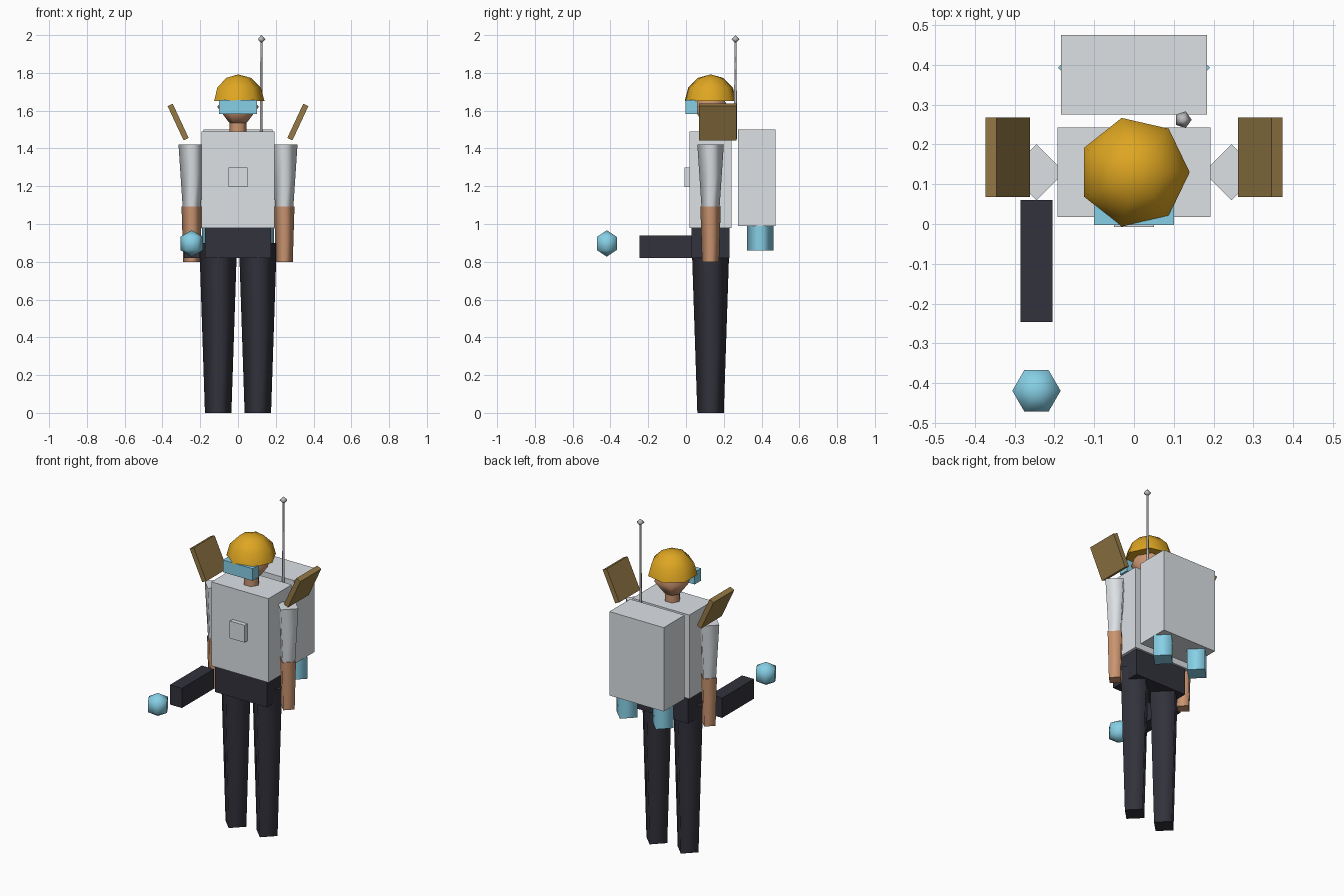
import bpy
import bmesh
from math import cos, sin, pi, radians

cube = bpy.data.objects.get("Cube")
if cube:
    bpy.data.objects.remove(cube, do_unlink=True)


def material(name, rgb):
    linear = [((c / 255 + 0.055) / 1.055) ** 2.4 for c in rgb] + [1.0]
    m = bpy.data.materials.new(name)
    m.use_nodes = True
    m.diffuse_color = linear
    bsdf = m.node_tree.nodes["Principled BSDF"]
    bsdf.inputs["Base Color"].default_value = linear
    bsdf.inputs["Roughness"].default_value = 0.8
    return m


GREY = material("light grey", (220, 225, 229))
DARK = material("charcoal", (50, 50, 60))
SKIN = material("skin", (202, 148, 112))
CYAN = material("sky blue", (135, 208, 230))
GOLD = material("gold", (222, 166, 34))
BRONZE = material("bronze", (150, 122, 70))
METAL = material("metal", (188, 186, 190))


def finish(name, bm, mat, location=(0, 0, 0)):
    bmesh.ops.recalc_face_normals(bm, faces=bm.faces)
    mesh = bpy.data.meshes.new(name)
    bm.to_mesh(mesh)
    bm.free()
    mesh.materials.append(mat)
    ob = bpy.data.objects.new(name, mesh)
    ob.location = location
    bpy.context.collection.objects.link(ob)
    return ob


def box(name, mat, x, y, z):
    """Flat box between the given (low, high) limits."""
    bm = bmesh.new()
    bmesh.ops.create_cube(bm, size=1)
    bmesh.ops.scale(bm, vec=(x[1] - x[0], y[1] - y[0], z[1] - z[0]), verts=bm.verts)
    return finish(name, bm, mat, [sum(v) / 2 for v in (x, y, z)])


def lathe(name, mat, sides, profile, location):
    """Closed solid from (radius, height) points; smooth sides, flat sharp caps."""
    bm = bmesh.new()
    rings = []
    for r, z in profile:
        if r == 0:
            rings.append([bm.verts.new((0, 0, z))])
        else:
            angles = [2 * pi * i / sides for i in range(sides)]
            rings.append([bm.verts.new((r * cos(a), r * sin(a), z)) for a in angles])
    for low, high in zip(rings, rings[1:]):
        for i in range(sides):
            j = (i + 1) % sides
            corners = [low[i % len(low)], low[j % len(low)],
                       high[j % len(high)], high[i % len(high)]]
            bm.faces.new(list(dict.fromkeys(corners))).smooth = True
    for ring in (rings[0], rings[-1]):
        if len(ring) > 1:
            cap = bm.faces.new(ring)
            for edge in cap.edges:
                edge.smooth = False
    return finish(name, bm, mat, location)


def ball(radius, steps, start=-90):
    """Profile of a coarse sphere from the start latitude to the top pole."""
    lats = [radians(start + (90 - start) * i / steps) for i in range(steps + 1)]
    pts = [(radius * cos(a), radius * sin(a)) for a in lats]
    pts[-1] = (0, radius)
    if start == -90:
        pts[0] = (0, -radius)
    return pts


MID = 0.13  # depth of the body's centre line

# Body and pack
box("torso", GREY, (-0.192, 0.192), (0.018, 0.242), (0.98, 1.49))
box("chest_plate", GREY, (-0.05, 0.05), (-0.008, 0.02), (1.195, 1.3))
box("pelvis", DARK, (-0.175, 0.175), (0.03, 0.23), (0.82, 0.98))
box("backpack", GREY, (-0.183, 0.183), (0.275, 0.475), (0.99, 1.5))

# Head, visor and helmet
lathe("neck", SKIN, 6, [(0.046, 1.45), (0.046, 1.535)], (0, MID, 0))
lathe("head", SKIN, 6, [(0, 1.475), (0.11, 1.62), (0, 1.765)], (0, MID, 0))
box("visor", CYAN, (-0.1, 0.1), (-0.003, 0.06), (1.582, 1.656))
lathe("helmet", GOLD, 7, ball(0.14, 3, 0), (0, MID, 1.652))

# Paired limbs, thrusters and shoulder boards
for side, s in (("left", 1), ("right", -1)):
    arm = (s * 0.245, MID, 0)
    lathe(side + "_sleeve", GREY, 4, [(0.048, 1.09), (0.07, 1.42)], arm)
    lathe(side + "_forearm", SKIN, 4, [(0.045, 0.8), (0.054, 1.092)], arm)
    lathe(side + "_leg", DARK, 4, [(0.07, 0), (0.1, 0.9)], (s * 0.105, MID, 0))
    lathe(side + "_thruster", CYAN, 4, [(0.07, 0.86), (0.07, 0.992)], (s * 0.121, 0.393, 0))
    board = box(side + "_shoulder_board", BRONZE, (-0.015, 0.015), (0.068, 0.268), (-0.1, 0.1))
    board.location.x, board.location.z = s * 0.317, 1.54
    board.rotation_euler.y = s * radians(25)

# Antenna
lathe("antenna_rod", METAL, 5, [(0.008, 1.45), (0.006, 1.975)], (0.123, 0.262, 0))
lathe("antenna_tip", METAL, 5, ball(0.022, 2), (0.123, 0.262, 1.978))

# Hand device and floating orb
box("blaster", DARK, (-0.285, -0.205), (-0.246, 0.06), (0.82, 0.94))
lathe("orb", CYAN, 6, ball(0.07, 3), (-0.245, -0.419, 0.897))
